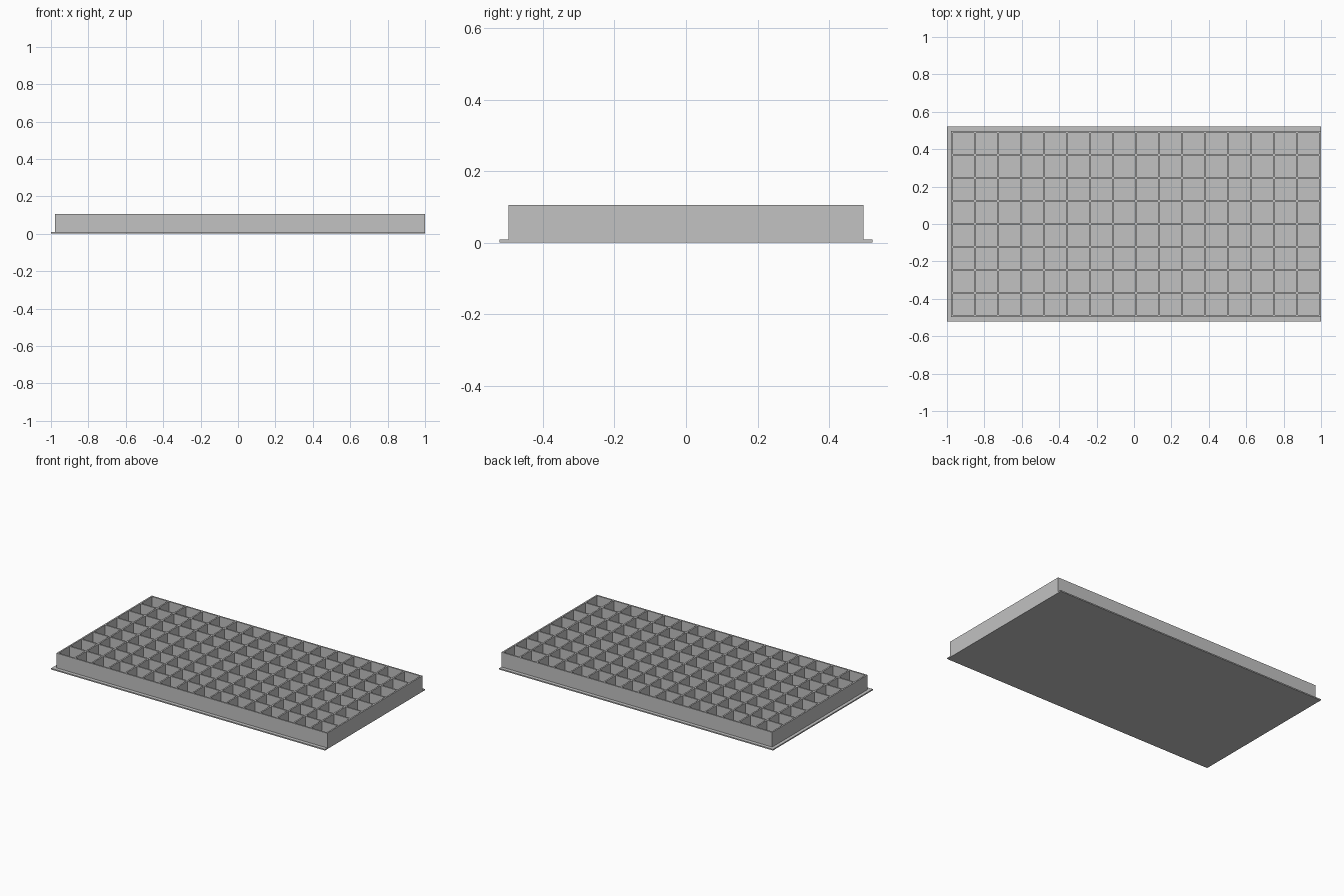
import bpy, bmesh

if "Cube" in bpy.data.objects:
    bpy.data.objects.remove(bpy.data.objects["Cube"])

PITCH, WALL = 0.123, 0.010       # cell spacing and divider thickness
COLS, ROWS = 16, 8
BASE_T, TOP = 0.008, 0.105       # plate thickness and overall height
HALF_Y = 0.521                   # plate half depth

grey = bpy.data.materials.new("grey")
grey.diffuse_color = (0.54, 0.54, 0.54, 1)
grey.use_nodes = True
grey.node_tree.nodes["Principled BSDF"].inputs["Base Color"].default_value = grey.diffuse_color


def add_object(name, bm):
    mesh = bpy.data.meshes.new(name)
    bm.to_mesh(mesh)
    bm.free()
    mesh.materials.append(grey)
    obj = bpy.data.objects.new(name, mesh)
    bpy.context.collection.objects.link(obj)
    return obj


def wall_edges(start, count):
    """Both sides of every divider along one axis."""
    return [start + i * PITCH + s for i in range(count + 1) for s in (0, WALL)]


# Base plate, projecting past the walls on the left, front and back
bm = bmesh.new()
bmesh.ops.create_cube(bm, size=1)
for v in bm.verts:
    v.co.x *= 2
    v.co.y *= 2 * HALF_Y
    v.co.z = (v.co.z + 0.5) * BASE_T
add_object("base_plate", bm)

# Lattice of dividers, flush with the right edge of the plate
xs = wall_edges(1 - COLS * PITCH - WALL, COLS)
ys = wall_edges(-(ROWS * PITCH + WALL) / 2, ROWS)
bm = bmesh.new()
grid = [[bm.verts.new((x, y, BASE_T)) for y in ys] for x in xs]
for i in range(len(xs) - 1):
    for j in range(len(ys) - 1):
        if i % 2 == 0 or j % 2 == 0:      # odd/odd squares are the open cells
            bm.faces.new((grid[i][j], grid[i + 1][j],
                          grid[i + 1][j + 1], grid[i][j + 1]))
walls = add_object("cell_walls", bm)
solid = walls.modifiers.new("height", 'SOLIDIFY')
solid.thickness = TOP - BASE_T
solid.offset = 1
